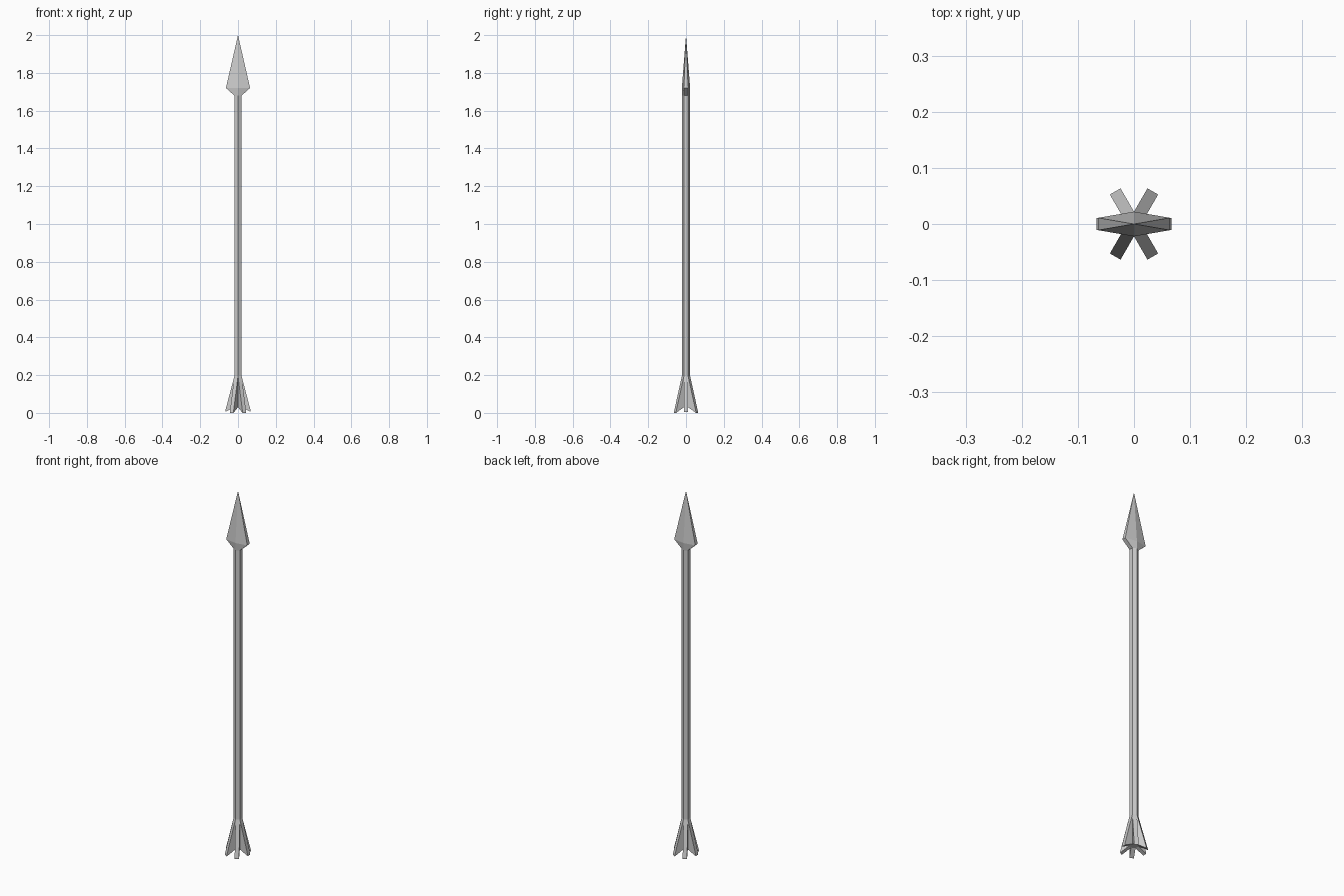
import bpy
from math import cos, sin, pi, sqrt

if "Cube" in bpy.data.objects:
    bpy.data.objects.remove(bpy.data.objects["Cube"])

SIDE = 0.022                 # hexagon radius = side length
APO = SIDE * sqrt(3) / 2     # distance from centre to a flat
HALF = SIDE / 2


def make(name, verts, faces):
    mesh = bpy.data.meshes.new(name)
    mesh.from_pydata(verts, [], faces)
    mesh.update()
    ob = bpy.data.objects.new(name, mesh)
    bpy.context.collection.objects.link(ob)
    return ob


def ring(z, half_width):
    """Hexagon with flats facing +-x, optionally stretched sideways."""
    w = half_width
    return [(w, -HALF, z), (w, HALF, z), (0, SIDE, z),
            (-w, HALF, z), (-w, -HALF, z), (0, -SIDE, z)]


def bridge(a, b):
    return [(a + i, a + (i + 1) % 6, b + (i + 1) % 6, b + i) for i in range(6)]


# Hexagonal shaft, capped at the bottom
make("shaft", ring(0.03, APO) + ring(1.68, APO),
     bridge(0, 6) + [(5, 4, 3, 2, 1, 0)])

# Arrowhead: flares sideways from the shaft, then tapers to a point
make("arrowhead", ring(1.68, APO) + ring(1.72, 0.064) + [(0, 0, 2.0)],
     bridge(0, 6) + [(6 + i, 6 + (i + 1) % 6, 12) for i in range(6)])

# Six tail fins, each growing from one flat of the shaft
for k in range(6):
    a = k * pi / 3
    low = 0.006 if k % 3 == 0 else 0.0
    profile = [(APO, 0.195), (APO, 0.03), (0.067, low), (0.067, low + 0.006)]
    verts = [(r * cos(a) - t * sin(a), r * sin(a) + t * cos(a), z)
             for t in (-HALF, HALF) for r, z in profile]
    faces = [(0, 1, 2, 3), (7, 6, 5, 4),
             (1, 5, 6, 2), (2, 6, 7, 3), (3, 7, 4, 0)]
    make(f"tail_fin_{k + 1}", verts, faces)
